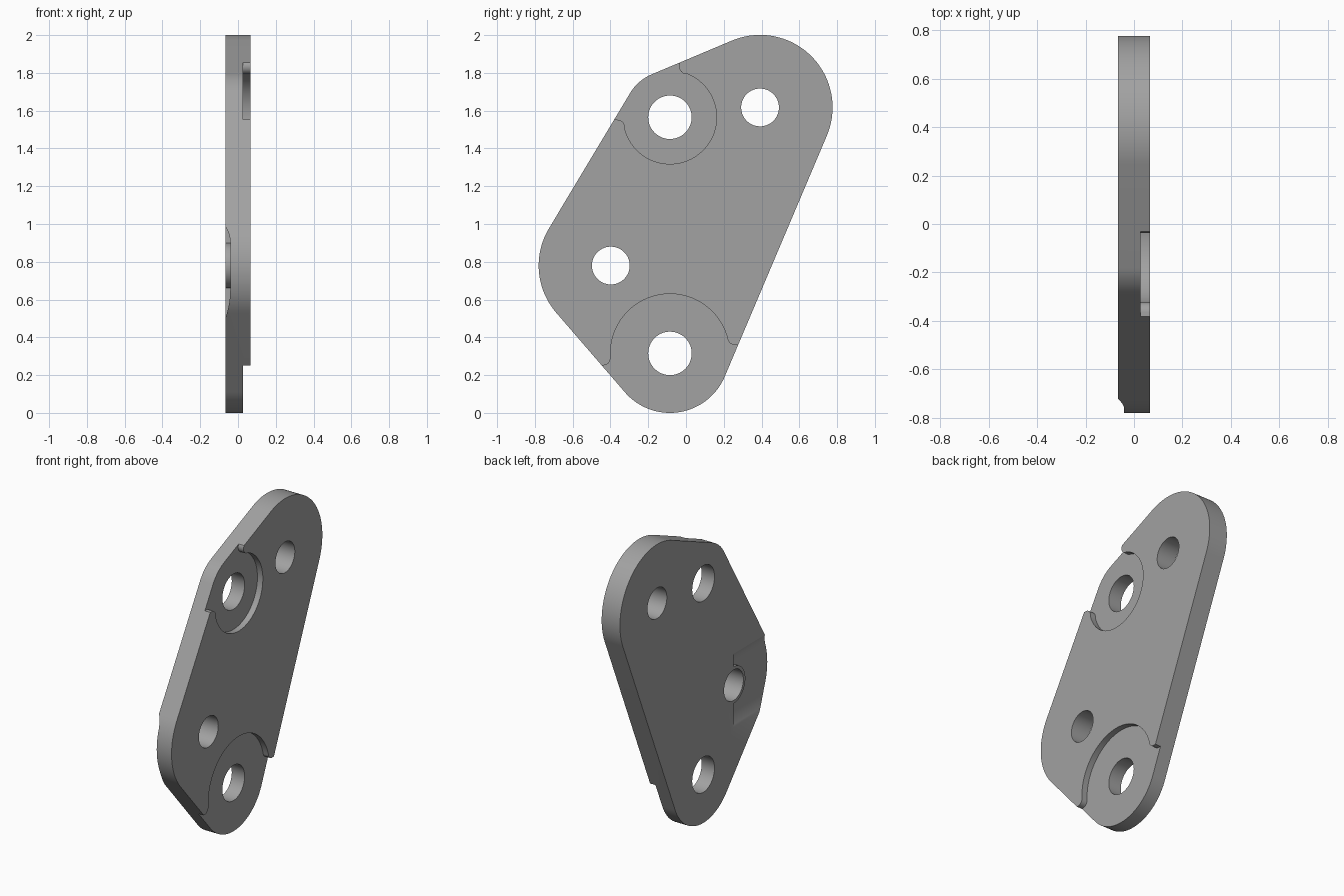
import bpy, bmesh, math
from mathutils import Vector
from mathutils.geometry import convex_hull_2d

if "Cube" in bpy.data.objects:
    bpy.data.objects.remove(bpy.data.objects["Cube"])

HALF = 0.066      # half thickness of the plate
FLOOR = 0.027     # x of the two pocket floors
BACK = -0.041     # x of the rear relief floor
TOP_PIVOT = (-0.085, 1.565)
LOW_PIVOT = (-0.085, 0.315)
SIDE_HOLE = (-0.398, 0.78)
FAR_HOLE = (0.392, 1.617)


def arc(c, r, a0, a1, n=24):
    """Points of an arc, angles in degrees."""
    return [(c[0] + r * math.cos(math.radians(a0 + (a1 - a0) * i / n)),
             c[1] + r * math.sin(math.radians(a0 + (a1 - a0) * i / n))) for i in range(n + 1)]


def circle(c, r, n=96):
    return arc(c, r, 0, 360, n)[:-1]


def prism(name, points, place, offset):
    """Extrude a closed 2D profile into a solid."""
    bm = bmesh.new()
    face = bm.faces.new([bm.verts.new(place(p)) for p in points])
    ext = bmesh.ops.extrude_face_region(bm, geom=[face])
    verts = [v for v in ext["geom"] if isinstance(v, bmesh.types.BMVert)]
    bmesh.ops.translate(bm, verts=verts, vec=Vector(offset))
    bmesh.ops.recalc_face_normals(bm, faces=bm.faces)
    mesh = bpy.data.meshes.new(name)
    bm.to_mesh(mesh)
    bm.free()
    obj = bpy.data.objects.new(name, mesh)
    bpy.context.collection.objects.link(obj)
    return obj


def slab(name, points, x0, x1):
    return prism(name, points, lambda p: (x0, p[0], p[1]), (x1 - x0, 0, 0))


def cut(target, cutter):
    mod = target.modifiers.new("cut", "BOOLEAN")
    mod.operation = "DIFFERENCE"
    mod.solver = "EXACT"
    mod.object = cutter
    bpy.context.view_layer.objects.active = target
    bpy.ops.object.modifier_apply(modifier=mod.name)
    bpy.data.objects.remove(cutter)


# Plate: outline wrapped tightly around four discs
discs = [(FAR_HOLE, 0.384), (SIDE_HOLE, 0.382), (LOW_PIVOT, 0.315), (TOP_PIVOT, 0.247)]
cloud = [Vector(p) for c, r in discs for p in circle(c, r, 160)]
plate = slab("link_plate", [cloud[i] for i in convex_hull_2d(cloud)], -HALF, HALF)

# Upper round pocket with rounded lips
upper = (arc((-0.365, 1.51), 0.042, 90, 11.1, 12)
         + arc(TOP_PIVOT, 0.247, 191.1, 431.6, 64)[1:-1]
         + arc((0.005, 1.835), 0.042, 251.6, 130, 14)
         + [(-0.1, 2.1), (-0.6, 2.0), (-0.6, 1.552)])
cut(plate, slab("upper_pocket_cutter", upper, FLOOR, 0.2))

# Lower round pocket with rounded lips
lower = (arc((0.258, 0.398), 0.038, 270, 193.6, 12)
         + arc(LOW_PIVOT, 0.315, 13.6, 184, 56)[1:-1]
         + arc((-0.438, 0.29), 0.038, 4, -90, 12)
         + [(-0.7, 0.252), (-0.7, -0.2), (0.5, -0.2), (0.5, 0.36)])
cut(plate, slab("lower_pocket_cutter", lower, FLOOR, 0.2))

# Rear relief with curved run-outs, leaving a round boss at the side hole
depth = BACK + HALF


def runout(z_flat, z_end, n=10):
    """Curve rising from the relief floor to the rear face."""
    length = abs(z_end - z_flat)
    r = (length ** 2 + depth ** 2) / (2 * depth)
    return [(BACK - r + math.sqrt(r * r - (length * i / n) ** 2),
             z_flat + (z_end - z_flat) * i / n) for i in range(n + 1)]


relief_profile = (runout(0.65, 0.505)[::-1] + runout(0.90, 0.985)
                  + [(-0.2, 0.985), (-0.2, 0.505)])
relief = prism("relief_cutter", relief_profile, lambda p: (p[0], -1.0, p[1]),
               (0, 1.0 + SIDE_HOLE[0], 0))
cut(relief, slab("boss_keeper", circle(SIDE_HOLE, 0.12), -0.3, 0.1))
cut(plate, relief)

# Through holes
for centre, radius in [(TOP_PIVOT, 0.115), (LOW_PIVOT, 0.115), (SIDE_HOLE, 0.1), (FAR_HOLE, 0.1)]:
    cut(plate, slab("hole_cutter", circle(centre, radius), -0.3, 0.3))

# Grey metal and smooth rims
metal = bpy.data.materials.new("grey_metal")
metal.diffuse_color = (0.36, 0.36, 0.36, 1)
metal.use_nodes = True
metal.node_tree.nodes["Principled BSDF"].inputs["Base Color"].default_value = metal.diffuse_color
plate.data.materials.clear()
plate.data.materials.append(metal)
bpy.ops.object.select_all(action="DESELECT")
plate.select_set(True)
bpy.context.view_layer.objects.active = plate
bpy.ops.object.shade_smooth_by_angle(angle=math.radians(30))
